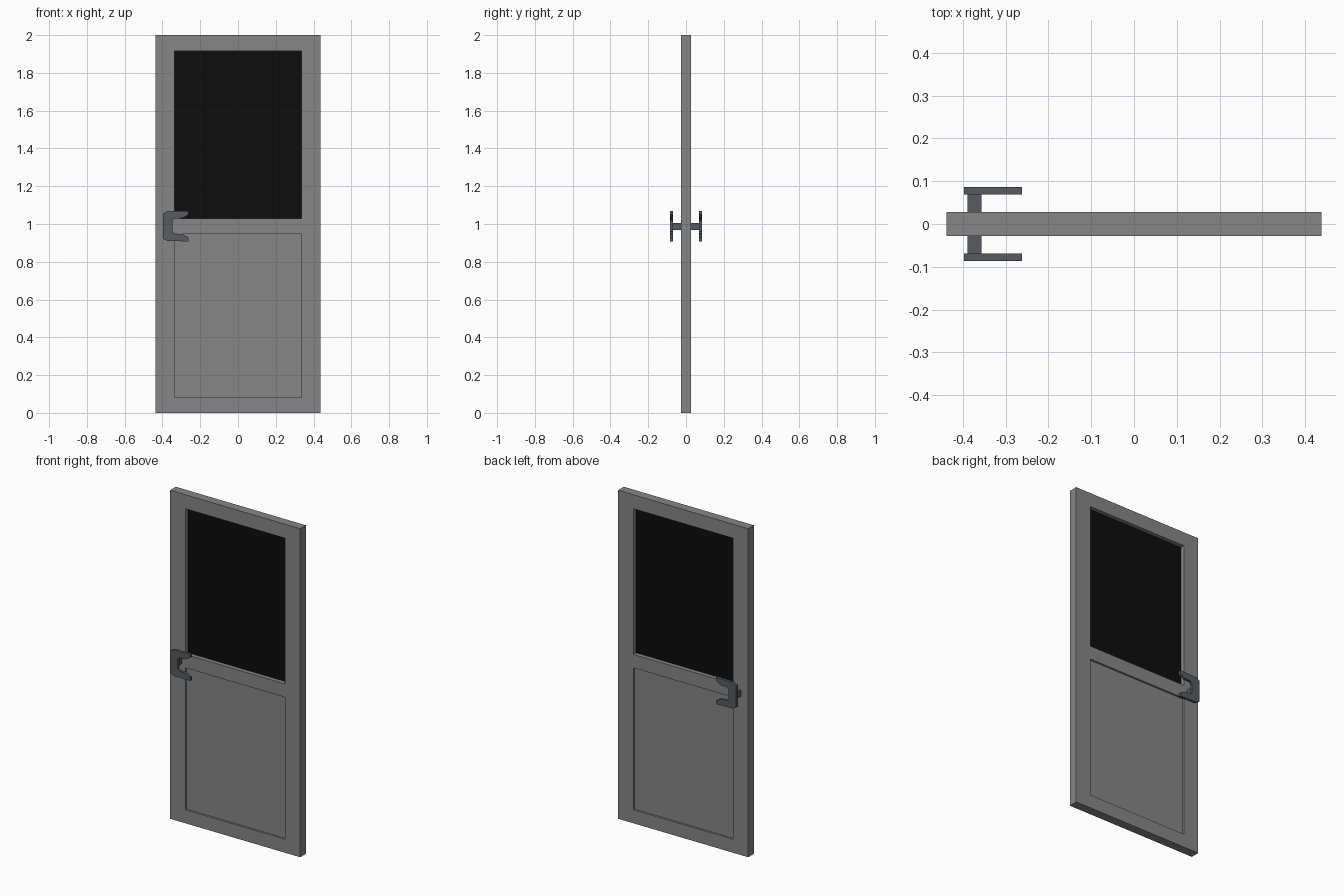
import bpy, bmesh
from mathutils import Vector

if "Cube" in bpy.data.objects:
    bpy.data.objects.remove(bpy.data.objects["Cube"])


def material(name, rgb):
    m = bpy.data.materials.new(name)
    m.diffuse_color = (*rgb, 1)
    m.use_nodes = True
    m.node_tree.nodes["Principled BSDF"].inputs["Base Color"].default_value = m.diffuse_color
    return m


GREY = material("door grey", (0.24, 0.24, 0.24))
BLACK = material("window black", (0.004, 0.004, 0.004))
STEEL = material("handle steel", (0.095, 0.105, 0.115))


def add_object(name, bm, mat, mirror=False):
    bmesh.ops.recalc_face_normals(bm, faces=bm.faces)
    me = bpy.data.meshes.new(name)
    bm.to_mesh(me)
    bm.free()
    me.materials.append(mat)
    ob = bpy.data.objects.new(name, me)
    bpy.context.collection.objects.link(ob)
    if mirror:
        mod = ob.modifiers.new("mirror_front_back", 'MIRROR')
        mod.use_axis = (False, True, False)
    return ob


def box(name, lo, hi, mat, mirror=False):
    bm = bmesh.new()
    bmesh.ops.create_cube(bm, size=1)
    lo, hi = Vector(lo), Vector(hi)
    for v in bm.verts:
        v.co = Vector([(a + b) / 2 + c * (b - a) for a, b, c in zip(lo, hi, v.co)])
    return add_object(name, bm, mat, mirror)


# Door leaf: front half as a grid of cells, mirrored to the back
H = 0.0275
xs = [-0.438, -0.336, 0.336, 0.438]
zs = [0, 0.082, 0.946, 1.028, 1.915, 2]
bm = bmesh.new()
grid = [[bm.verts.new((x, -H, z)) for x in xs] for z in zs]
cells = {}
for r in range(len(zs) - 1):
    for c in range(len(xs) - 1):
        cells[r, c] = bm.faces.new((grid[r][c], grid[r][c + 1],
                                    grid[r + 1][c + 1], grid[r + 1][c]))
# window opening
bmesh.ops.delete(bm, geom=[cells[3, 1]], context='FACES_ONLY')
# side walls of the leaf and of the opening, back to the mid plane
rim = [e for e in bm.edges if e.is_boundary]
out = bmesh.ops.extrude_edge_only(bm, edges=rim)
for g in out["geom"]:
    if isinstance(g, bmesh.types.BMVert):
        g.co.y = 0
# recessed lower panel
out = bmesh.ops.extrude_discrete_faces(bm, faces=[cells[1, 1]])
for v in out["faces"][0].verts:
    v.co.y = -H + 0.012
add_object("door_leaf", bm, GREY, mirror=True)

# Window pane
box("window_pane", (-0.336, -0.002, 1.028), (0.336, 0.002, 1.915), BLACK)

# C-shaped pull handle: upper half profile (x, height above centre), mirrored down
ZC = 0.989
half = [(-0.398, 0.066), (-0.375, 0.079), (-0.262, 0.081), (-0.262, 0.060),
        (-0.295, 0.042), (-0.335, 0.040), (-0.346, 0.030)]
profile = half + [(x, -z) for x, z in reversed(half)]
bm = bmesh.new()
face = bm.faces.new([bm.verts.new((x, -0.086, ZC + z)) for x, z in profile])
out = bmesh.ops.extrude_face_region(bm, geom=[face])
for g in out["geom"]:
    if isinstance(g, bmesh.types.BMVert):
        g.co.y = -0.0695
add_object("handle_grip", bm, STEEL, mirror=True)

# Post joining each grip to the door
box("handle_post", (-0.389, -0.070, 0.967), (-0.357, -H + 0.002, 1.004), STEEL, mirror=True)
